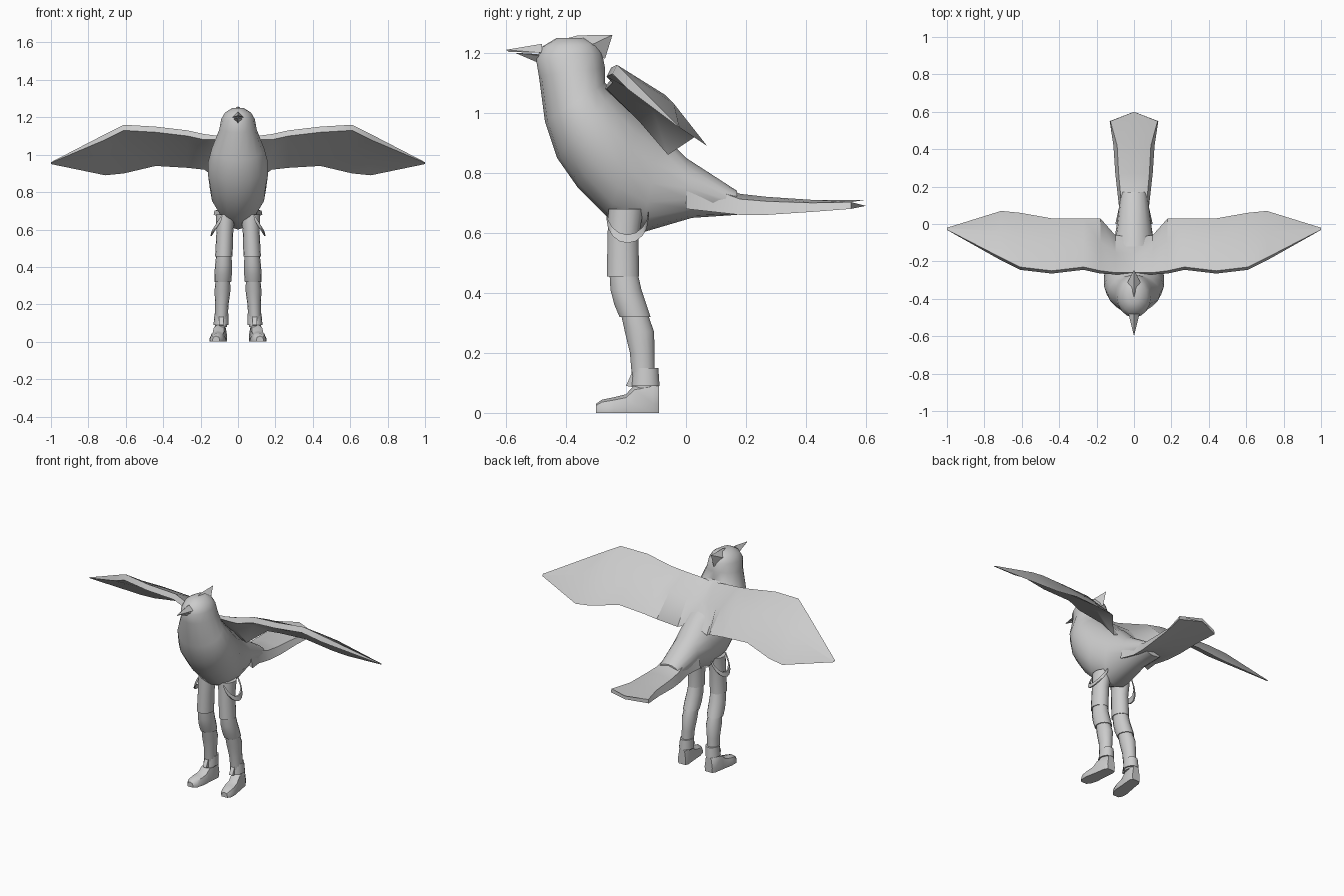
import bpy, bmesh, math
from mathutils import Vector

cube = bpy.data.objects.get("Cube")
if cube:
    bpy.data.objects.remove(cube)

grey = bpy.data.materials.new("plain_grey")
grey.use_nodes = True
grey.diffuse_color = (.6, .6, .6, 1)
grey.node_tree.nodes["Principled BSDF"].inputs["Base Color"].default_value = grey.diffuse_color


def finish(name, bm, mirror):
    bmesh.ops.recalc_face_normals(bm, faces=bm.faces)
    mesh = bpy.data.meshes.new(name)
    bm.to_mesh(mesh)
    bm.free()
    mesh.materials.append(grey)
    part = bpy.data.objects.new(name, mesh)
    bpy.context.collection.objects.link(part)
    if mirror:
        part.modifiers.new("mirror", 'MIRROR').use_mirror_merge = False
    bpy.ops.object.select_all(action='DESELECT')
    part.select_set(True)
    bpy.context.view_layer.objects.active = part
    bpy.ops.object.shade_smooth_by_angle(angle=math.radians(40))


def loft(name, rings, mirror=False):
    """Skin a list of closed rings and cap both ends."""
    bm = bmesh.new()
    loops = [[bm.verts.new(point) for point in ring] for ring in rings]
    count = len(loops[0])
    for lower, upper in zip(loops, loops[1:]):
        for i in range(count):
            j = (i + 1) % count
            bm.faces.new((lower[i], lower[j], upper[j], upper[i]))
    bm.faces.new(loops[0])
    bm.faces.new(loops[-1])
    finish(name, bm, mirror)


def hull(name, points, mirror=False):
    """Wrap a few corner points in a faceted solid."""
    bm = bmesh.new()
    for point in points:
        bm.verts.new(point)
    bmesh.ops.convex_hull(bm, input=bm.verts)
    finish(name, bm, mirror)


def ellipse(centre, across, along, sides=16):
    angles = [math.tau * i / sides for i in range(sides)]
    return [centre + across * math.cos(angle) + along * math.sin(angle) for angle in angles]


def body_slice(back_y, back_z, front_y, front_z, half_width):
    """Tilted ellipse between a point on the back and one on the breast."""
    back, front = Vector((0, back_y, back_z)), Vector((0, front_y, front_z))
    return ellipse((back + front) / 2, Vector((half_width, 0, 0)), (back - front) / 2)


# Body and head, from the tail root up to the crown
loft("body", [
    body_slice(.17, .74, .17, .66, .07),
    body_slice(0, .85, .02, .65, .09),
    body_slice(-.08, .93, -.15, .6, .11),
    body_slice(-.15, .98, -.26, .65, .15),
    body_slice(-.2, 1.03, -.36, .75, .16),
    body_slice(-.24, 1.07, -.43, .85, .16),
    body_slice(-.27, 1.1, -.47, .97, .14),
    body_slice(-.27, 1.15, -.49, 1.12, .1),
    body_slice(-.28, 1.2, -.5, 1.18, .09),
    body_slice(-.3, 1.23, -.48, 1.22, .07),
    body_slice(-.34, 1.25, -.43, 1.25, .03)])


def tail_slice(y, half_width, ridge, edge, flat=.82, point=0):
    """Shallow roof section with drooping edges and a hollow underside."""
    drop = ridge - edge
    right = [(-half_width, y, edge), (-half_width * flat, y, ridge - drop / 4)]
    left = [(-x, y, z) for x, y, z in reversed(right)]
    return right + [(0, y + point, ridge)] + left + [(0, y + point, edge + drop / 3)]


# Tail, ending in a blunt point
loft("tail", [
    tail_slice(0, .1, .82, .68),
    tail_slice(.09, .08, .77, .67),
    tail_slice(.18, .09, .73, .66),
    tail_slice(.27, .1, .72, .66),
    tail_slice(.42, .11, .71, .67),
    tail_slice(.55, .13, .71, .68, flat=.97, point=.05)])


def wing_slice(x, lead_y, lead_z, trail_y, trail_z, thick=.03):
    """Cambered section with a bevelled leading edge and a thin trailing edge."""
    lead, trail = Vector((x, lead_y, lead_z)), Vector((x, trail_y, trail_z))
    middle = (lead + trail) / 2
    return [lead, middle + Vector((0, thick / 2, thick)), trail,
            middle - Vector((0, 0, thick / 5)), lead - Vector((0, thick / 2, thick))]


# Wings, from the spine out to the tip
loft("wing", [
    wing_slice(0, -.26, 1.09, -.07, .9, thick=.01),
    wing_slice(.1, -.26, 1.1, -.06, .86, thick=.02),
    wing_slice(.18, -.25, 1.11, .03, .92),
    wing_slice(.27, -.23, 1.13, .03, .93),
    wing_slice(.44, -.25, 1.15, .03, .94),
    wing_slice(.61, -.23, 1.16, .06, .9),
    wing_slice(.71, -.18, 1.11, .07, .89),
    wing_slice(1, -.03, .96, -.02, .95, thick=.003)], mirror=True)


def spike(name, tip, top, bottom, side_z, half_width, extra):
    """Pointed wedge on the centre line; arguments are (y, z) points."""
    side_y = (top[0] + bottom[0]) / 2
    middle = [(0, y, z) for y, z in (tip, top, bottom, extra)]
    hull(name, middle + [(side * half_width, side_y, side_z) for side in (-1, 1)])


# Head crest and slightly parted beak
spike("crest", (-.245, 1.26), (-.43, 1.24), (-.27, 1.18), 1.21, .055, extra=(-.36, 1.258))
spike("upper_beak", (-.6, 1.21), (-.48, 1.23), (-.48, 1.2), 1.2, .03, extra=(-.59, 1.203))
spike("lower_beak", (-.57, 1.2), (-.48, 1.195), (-.48, 1.165), 1.19, .026, extra=(-.5, 1.17))


def leg_slice(z, y, radius):
    """Level ring on the leg, which leans outward towards the foot."""
    centre = Vector((.094 - z / 25, y, z))
    return ellipse(centre, Vector((radius * .85, 0, 0)), Vector((0, radius, 0)), sides=14)


# Legs in overlapping sleeves
loft("thigh", [leg_slice(.68, -.2, .06), leg_slice(.58, -.21, .053),
               leg_slice(.455, -.21, .055)], mirror=True)
loft("knee", [leg_slice(.48, -.21, .047), leg_slice(.41, -.2, .053),
              leg_slice(.36, -.185, .055), leg_slice(.32, -.17, .053)], mirror=True)
loft("shin", [leg_slice(.34, -.175, .045), leg_slice(.27, -.155, .05),
              leg_slice(.2, -.146, .042), leg_slice(.08, -.14, .038)], mirror=True)
loft("ankle_cuff", [leg_slice(.15, -.135, .044), leg_slice(.09, -.135, .048)], mirror=True)
hull("cuff_buckle", [(x, y, z) for x in (.078, .102)
                     for y, z in ((-.17, .14), (-.18, .135), (-.17, .085), (-.2, .09))],
     mirror=True)


def boot_slice(y, half_width, height):
    """Domed section on a flat sole, with the toes turned out."""
    centre = .08 - y / 8
    profile = [(-.95, 0), (-1, .3), (-.72, .82), (0, 1), (.72, .82), (1, .3), (.95, 0)]
    return [(centre + half_width * across, y, height * up) for across, up in profile]


# Boots, from toe to heel
loft("boot", [boot_slice(-.3, .02, .03), boot_slice(-.28, .036, .044),
              boot_slice(-.24, .043, .052), boot_slice(-.2, .04, .062),
              boot_slice(-.17, .038, .095), boot_slice(-.11, .036, .105),
              boot_slice(-.09, .026, .1)], mirror=True)


def strap_slice(turn):
    """Narrow band section at an angle along a half loop."""
    swing = math.sin(turn)
    centre = Vector((.09 + swing * .05, -.195 - math.cos(turn) * .07, .66 - swing * .08))
    thick, rise = Vector((.004, 0, 0)), Vector((-.004, 0, .014))
    return [centre - thick - rise, centre + thick - rise,
            centre + thick + rise, centre - thick + rise]


# Hip straps hanging round the outside of the thighs
loft("hip_strap", [strap_slice(math.pi * i / 8) for i in range(9)], mirror=True)
